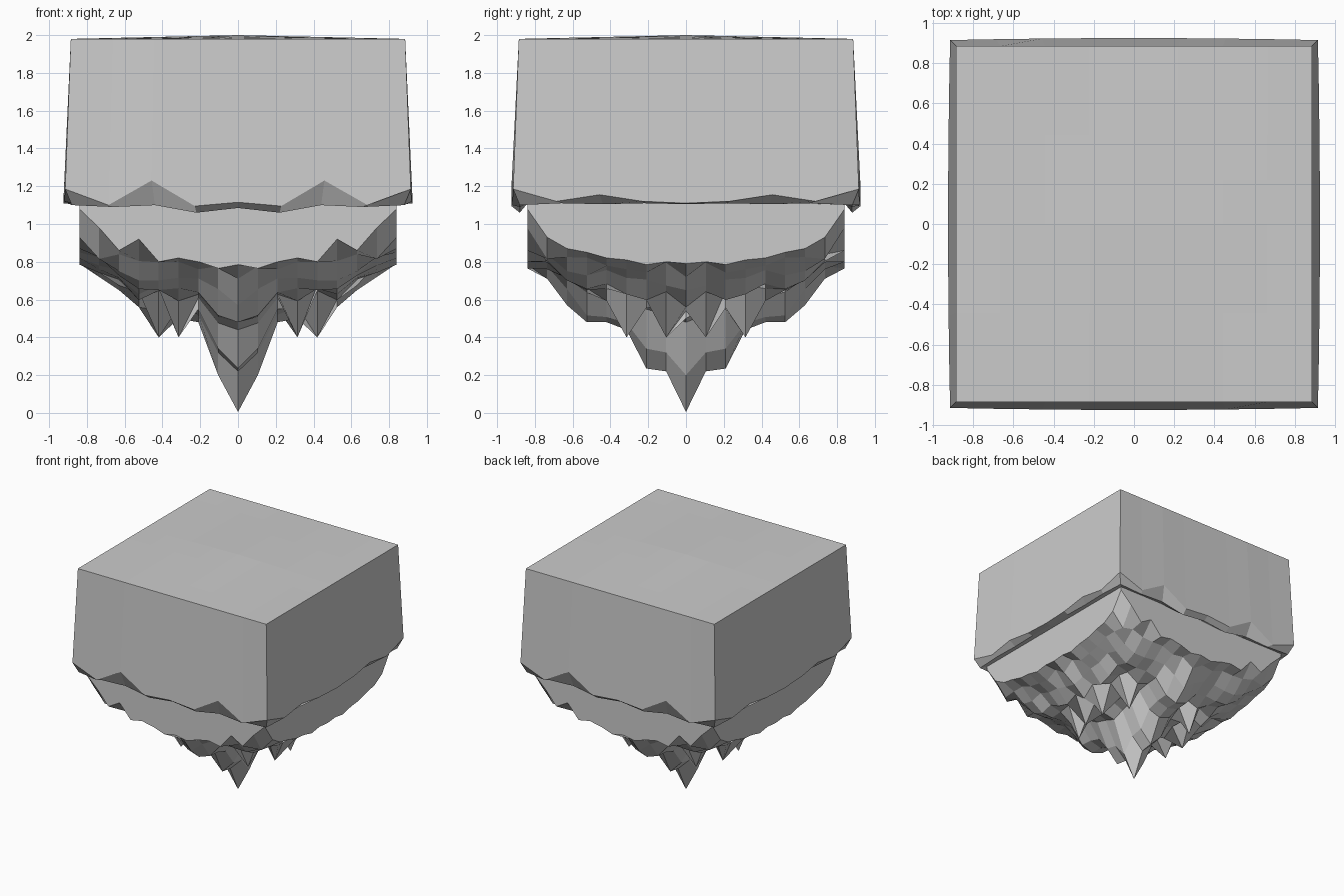
import bpy, bmesh, random

if "Cube" in bpy.data.objects:
    bpy.data.objects.remove(bpy.data.objects["Cube"])

random.seed(4)


def finish(bm, name):
    bmesh.ops.recalc_face_normals(bm, faces=bm.faces)
    mesh = bpy.data.meshes.new(name)
    bm.to_mesh(mesh)
    bm.free()
    obj = bpy.data.objects.new(name, mesh)
    bpy.context.collection.objects.link(obj)
    return obj


def extrude_rim(bm):
    rim = [e for e in bm.edges if e.is_boundary]
    new = bmesh.ops.extrude_edge_only(bm, edges=rim)["geom"]
    return [g for g in new if isinstance(g, bmesh.types.BMVert)]


# Upper block: slightly domed top, flared walls, ragged overhanging lip
FRONT_EDGE = [1.115, 1.095, 1.23, 1.10, 1.185]   # wall bottom, centre to corner
SIDE_EDGE = [1.11, 1.12, 1.155, 1.12, 1.185]
FRONT_LIP = [1.085, 1.06, 1.10, 1.09, 1.10]
SIDE_LIP = [1.105, 1.11, 1.105, 1.11, 1.10]

bm = bmesh.new()
bmesh.ops.create_grid(bm, x_segments=8, y_segments=8, size=1.0)
rings = [(0.915, 0.01, FRONT_EDGE, SIDE_EDGE),
         (0.88, 0.0, FRONT_LIP, SIDE_LIP),
         (0.838, 0.0, [1.11] * 5, [1.11] * 5)]
top = list(bm.verts)
placed = []
for size, bow, front, side in rings:
    for v in extrude_rim(bm):
        u, w = v.co.x, v.co.y
        on_front = abs(w) > 0.99
        i = round(abs(u if on_front else w) * 4)
        z = front[i] if on_front else side[i]
        bx = bow * (1 - w * w)
        by = bow * (1 - u * u)
        placed.append((v, (u * (size + bx), w * (size + by), z)))
for v in top:
    u, w = v.co.x, v.co.y
    v.co = (u * 0.885, w * 0.885, 1.98 + 0.02 * (1 - abs(u)) * (1 - abs(w)))
for v, co in placed:
    v.co = co
finish(bm, "upper_block")

# Hanging rock: mirrored jagged height field, deepest at the centre spike
X_LOW = [0.005, 0.20, 0.48, 0.50, 0.54, 0.56, 0.65, 0.72, 0.79]
Y_LOW = [0.005, 0.22, 0.30, 0.44, 0.48, 0.48, 0.57, 0.71, 0.77]
FRONT_RIM = [0.785, 0.765, 0.80, 0.82, 0.80, 0.92, 0.86, 0.98, 1.08]
SIDE_RIM = [0.79, 0.80, 0.785, 0.81, 0.82, 0.85, 0.87, 0.93, 1.08]
SPIKES = {(4, 1): 0.40, (3, 3): 0.40, (0, 2): 0.235, (1, 2): 0.34, (1, 1): 0.32}
jitter = {(i, j): random.uniform(-0.03, 0.05) for i in range(9) for j in range(9)}


def rock_height(i, j):
    if j == 8:
        return FRONT_RIM[i]
    if i == 8:
        return SIDE_RIM[j]
    if (i, j) in SPIKES:
        return SPIKES[i, j]
    low = max(X_LOW[i], Y_LOW[j])
    if i == 0 or j == 0:
        return low
    soft = 1.08 - (1.08 - X_LOW[i]) * (1.08 - Y_LOW[j]) / 1.075
    return max(low, 0.55 * low + 0.45 * soft + jitter[i, j])


bm = bmesh.new()
bmesh.ops.create_grid(bm, x_segments=16, y_segments=16, size=0.84)
for v in bm.verts:
    v.co.z = rock_height(round(abs(v.co.x) / 0.105), round(abs(v.co.y) / 0.105))
for v in extrude_rim(bm):
    v.co.z = 1.13
finish(bm, "hanging_rock")
